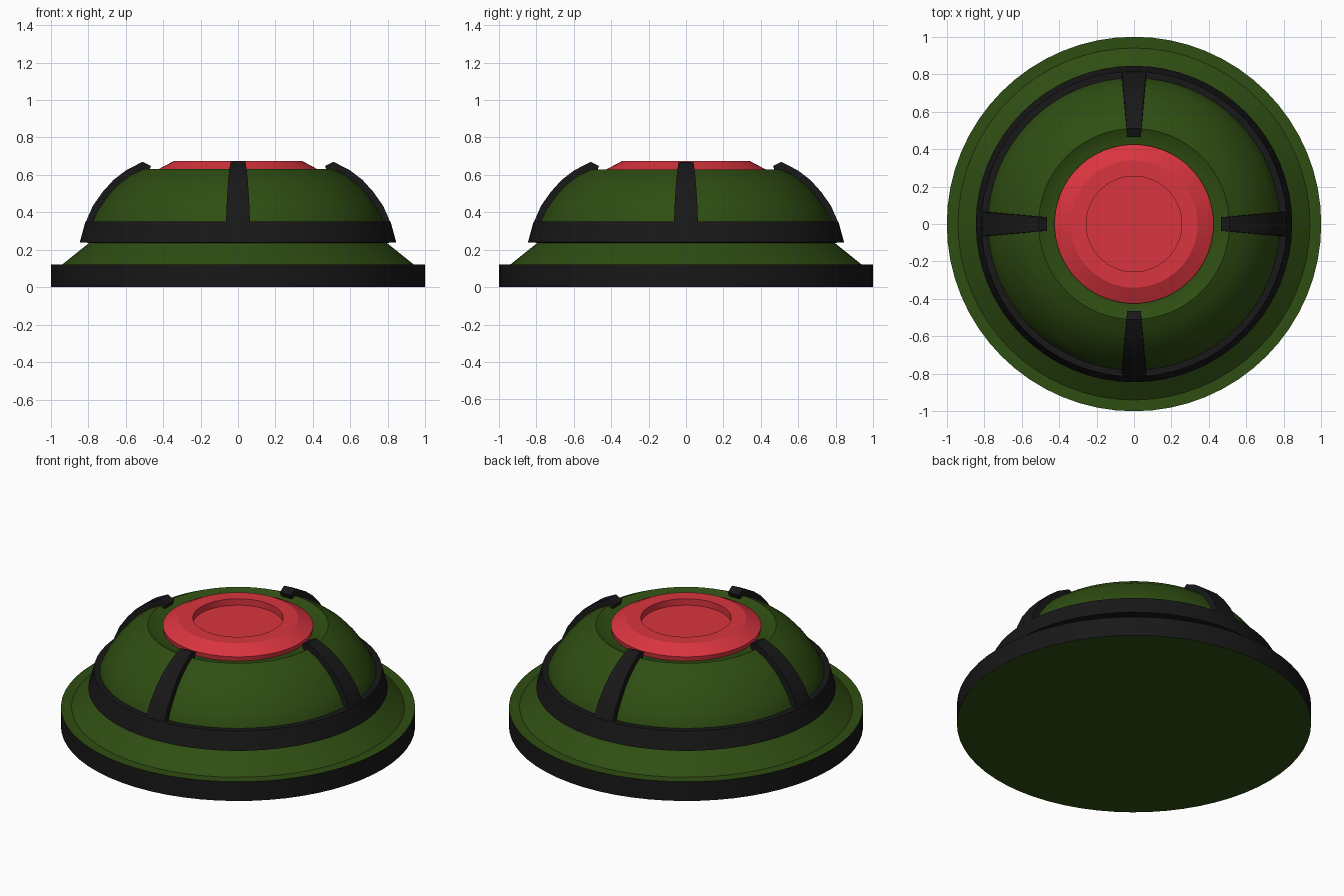
import bpy, bmesh
from math import cos, sin, pi

if "Cube" in bpy.data.objects:
    bpy.data.objects.remove(bpy.data.objects["Cube"])

SIDES = 64


def material(name, rgb):
    m = bpy.data.materials.new(name)
    m.diffuse_color = (*rgb, 1)
    m.use_nodes = True
    m.node_tree.nodes["Principled BSDF"].inputs["Base Color"].default_value = m.diffuse_color
    return m


GREEN = material("dark_green", (0.028, 0.075, 0.006))
BLACK = material("black", (0.009, 0.009, 0.009))
RED = material("red", (0.70, 0.035, 0.05))


def finish(name, bm, mats):
    bmesh.ops.recalc_face_normals(bm, faces=bm.faces)
    me = bpy.data.meshes.new(name)
    bm.to_mesh(me)
    bm.free()
    for m in mats:
        me.materials.append(m)
    ob = bpy.data.objects.new(name, me)
    bpy.context.collection.objects.link(ob)
    bpy.context.view_layer.objects.active = ob
    ob.select_set(True)
    bpy.ops.object.shade_smooth_by_angle(angle=0.4)
    ob.select_set(False)
    return ob


def lathe(name, profile, mats, closed=False, second_mat=()):
    """Spin an (r, z) profile about z; second_mat lists bands using mats[1]."""
    bm = bmesh.new()
    rings = []
    for r, z in profile:
        if r == 0:
            rings.append([bm.verts.new((0, 0, z))] * SIDES)
        else:
            rings.append([bm.verts.new((r * cos(2 * pi * i / SIDES), r * sin(2 * pi * i / SIDES), z))
                          for i in range(SIDES)])
    for k in range(len(rings) if closed else len(rings) - 1):
        a, b = rings[k], rings[(k + 1) % len(rings)]
        for i in range(SIDES):
            j = (i + 1) % SIDES
            quad = list(dict.fromkeys((a[i], a[j], b[j], b[i])))
            bm.faces.new(quad).material_index = int(k in second_mat)
    return finish(name, bm, mats)


# Domed housing with flared foot, black foot edge and a groove around the button
lathe("housing", [(0, 0), (1, 0), (1, 0.12), (0.94, 0.12), (0.79, 0.24), (0.78, 0.35),
                  (0.745, 0.42), (0.695, 0.49), (0.645, 0.545), (0.58, 0.595), (0.51, 0.63),
                  (0.46, 0.605), (0.40, 0.60), (0, 0.60)],
      [GREEN, BLACK], second_mat=(1,))

# Black band around the base of the dome
lathe("band", [(0.77, 0.235), (0.845, 0.24), (0.815, 0.35), (0.77, 0.35)], [BLACK], closed=True)

# Red button with a shallow dished centre
lathe("button", [(0, 0.595), (0.42, 0.595), (0.425, 0.63), (0.34, 0.675), (0.255, 0.675),
                 (0.255, 0.635), (0, 0.635)], [RED])

# Four tapered ribs following the dome: outer and inner (r, z) paths
OUTER = [(0.82, 0.32), (0.81, 0.355), (0.775, 0.435), (0.722, 0.51), (0.665, 0.573), (0.60, 0.623), (0.51, 0.67), (0.465, 0.648)]
INNER = [(0.76, 0.32), (0.76, 0.355), (0.73, 0.42), (0.68, 0.48), (0.63, 0.535), (0.57, 0.58), (0.50, 0.615), (0.475, 0.62)]
for n, side in enumerate(("right", "back", "left", "front")):
    bm = bmesh.new()
    c, s = round(cos(n * pi / 2)), round(sin(n * pi / 2))
    loops = []
    for (ro, zo), (ri, zi) in zip(OUTER, INNER):
        w = 0.036 + 0.028 * (ro - 0.465) / 0.35
        loops.append([bm.verts.new((r * c - t * s, r * s + t * c, z))
                      for r, t, z in ((ro, -w, zo), (ro, w, zo), (ri, w, zi), (ri, -w, zi))])
    for a, b in zip(loops, loops[1:]):
        for i in range(4):
            bm.faces.new((a[i], a[(i + 1) % 4], b[(i + 1) % 4], b[i]))
    bm.faces.new(loops[0])
    bm.faces.new(loops[-1])
    finish("rib_" + side, bm, [BLACK])
